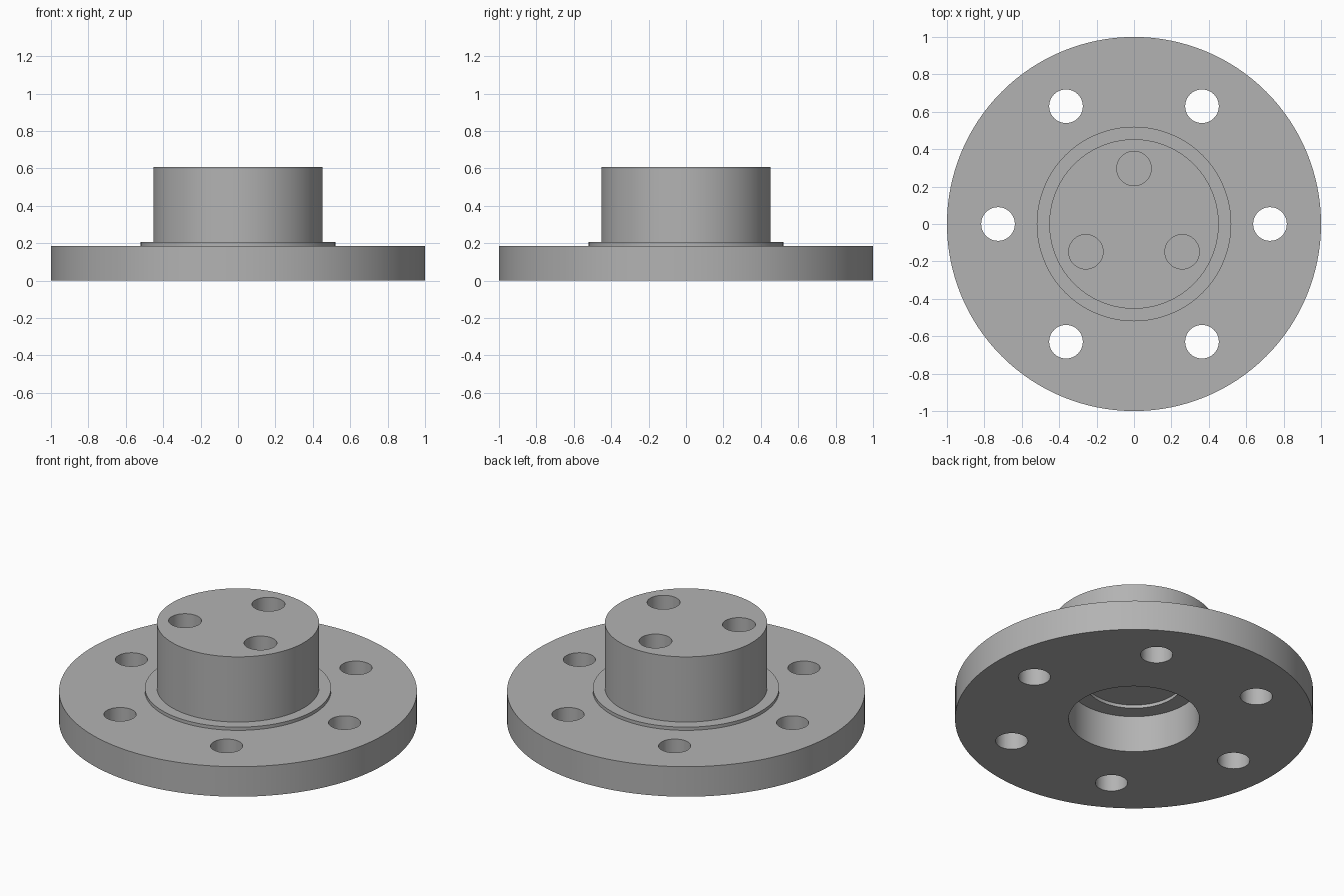
import bpy, math
from mathutils import Vector

default = bpy.data.objects.get("Cube")
if default:
    bpy.data.objects.remove(default, do_unlink=True)

SIDES = 128

steel = bpy.data.materials.new("grey steel")
steel.use_nodes = True
grey = (0.45, 0.45, 0.45, 1)
steel.diffuse_color = grey
steel.node_tree.nodes["Principled BSDF"].inputs["Base Color"].default_value = grey


def lathe(name, profile):
    """Revolve (radius, height) points around z; both ends are closed with flat caps."""
    verts, faces = [], []
    for r, z in profile:
        for i in range(SIDES):
            a = math.tau * i / SIDES
            verts.append((r * math.cos(a), r * math.sin(a), z))
    for k in range(len(profile) - 1):
        for i in range(SIDES):
            j = (i + 1) % SIDES
            low, high = k * SIDES, (k + 1) * SIDES
            faces.append((low + i, low + j, high + j, high + i))
    faces.append(tuple(reversed(range(SIDES))))
    faces.append(tuple(range(len(verts) - SIDES, len(verts))))
    mesh = bpy.data.meshes.new(name)
    mesh.from_pydata(verts, [], faces)
    mesh.materials.append(steel)
    obj = bpy.data.objects.new(name, mesh)
    bpy.context.collection.objects.link(obj)
    return obj


def drill(target, radius, ring, start, count, bottom, top):
    """Cut a ring of equal round holes."""
    for n in range(count):
        a = start + math.tau * n / count
        bpy.ops.mesh.primitive_cylinder_add(
            vertices=48, radius=radius, depth=top - bottom,
            location=Vector((ring * math.cos(a), ring * math.sin(a), (top + bottom) / 2)))
        cutter = bpy.context.object
        cutter.name = "hole_cutter"
        cutter.hide_render = True
        cut = target.modifiers.new("hole", "BOOLEAN")
        cut.operation = "DIFFERENCE"
        cut.solver = "EXACT"
        cut.object = cutter
        bpy.context.view_layer.objects.active = target
        bpy.ops.object.modifier_apply(modifier=cut.name)
        bpy.data.objects.remove(cutter, do_unlink=True)


# Flange, raised ring and hub, with a stepped recess underneath
flange = lathe("flange_hub", [
    (0.27, 0.245), (0.27, 0.225), (0.365, 0.225), (0.365, 0),   # recess
    (1, 0), (1, 0.185),                                         # flange plate
    (0.52, 0.185), (0.52, 0.205),                               # raised ring
    (0.453, 0.205), (0.453, 0.607),                             # hub
])

# Bolt holes through the flange, blind holes in the hub
drill(flange, 0.09, 0.727, 0, 6, -0.1, 0.3)
drill(flange, 0.092, 0.297, math.pi / 2, 3, 0.36, 0.7)

bpy.ops.object.select_all(action="DESELECT")
flange.select_set(True)
bpy.context.view_layer.objects.active = flange
bpy.ops.object.shade_smooth_by_angle(angle=math.radians(30))
